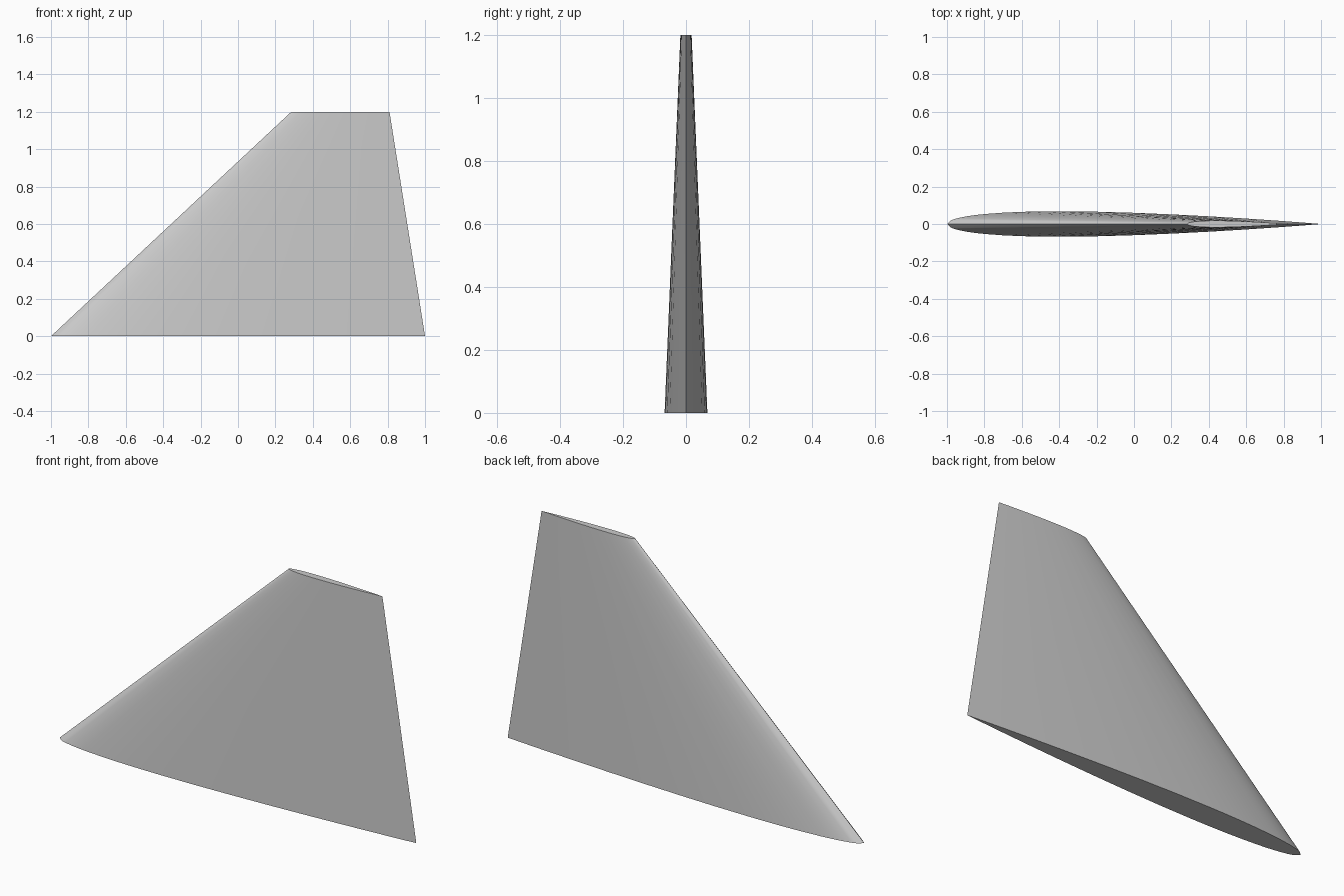
import bpy
import bmesh

cube = bpy.data.objects.get("Cube")
if cube:
    bpy.data.objects.remove(cube, do_unlink=True)

THICKNESS = 0.068  # full thickness as a fraction of chord
STATIONS = [0.0125, 0.025, 0.05, 0.075] + [0.1 + 0.05 * i for i in range(5)] \
    + [0.4 + 0.1 * i for i in range(6)] + [0.95]


def half_thickness(t):
    """Symmetric aerofoil with a closed trailing edge."""
    return 5 * THICKNESS * (0.2969 * t ** 0.5 - 0.126 * t - 0.3516 * t ** 2
                            + 0.2843 * t ** 3 - 0.1036 * t ** 4)


def section(bm, nose, tail, z):
    """One closed ring: nose, front side, tail, back side."""
    chord = tail - nose
    side = [(t, half_thickness(t)) for t in STATIONS]
    outline = [(0, 0)] + [(t, -h) for t, h in side] + [(1, 0)] + side[::-1]
    return [bm.verts.new((nose + chord * t, chord * h, z)) for t, h in outline]


# Grey paint
paint = bpy.data.materials.new("light_grey")
paint.use_nodes = True
grey = (0.6, 0.6, 0.6, 1)
paint.diffuse_color = grey
paint.node_tree.nodes["Principled BSDF"].inputs["Base Color"].default_value = grey

# Swept, tapered fin lofted from root to tip, with flat caps
bm = bmesh.new()
root = section(bm, -1.0, 1.0, 0.0)
tip = section(bm, 0.285, 0.81, 1.2)
count = len(root)
for i in range(count):
    j = (i + 1) % count
    bm.faces.new((root[i], root[j], tip[j], tip[i]))
bm.faces.new(root[::-1])
bm.faces.new(tip)
bmesh.ops.recalc_face_normals(bm, faces=bm.faces)

mesh = bpy.data.meshes.new("tail_fin")
bm.to_mesh(mesh)
bm.free()
mesh.materials.append(paint)
fin = bpy.data.objects.new("tail_fin", mesh)
bpy.context.collection.objects.link(fin)

# Smooth sides, crisp caps and edges
bpy.ops.object.select_all(action="DESELECT")
fin.select_set(True)
bpy.context.view_layer.objects.active = fin
bpy.ops.object.shade_smooth_by_angle(angle=0.52)
